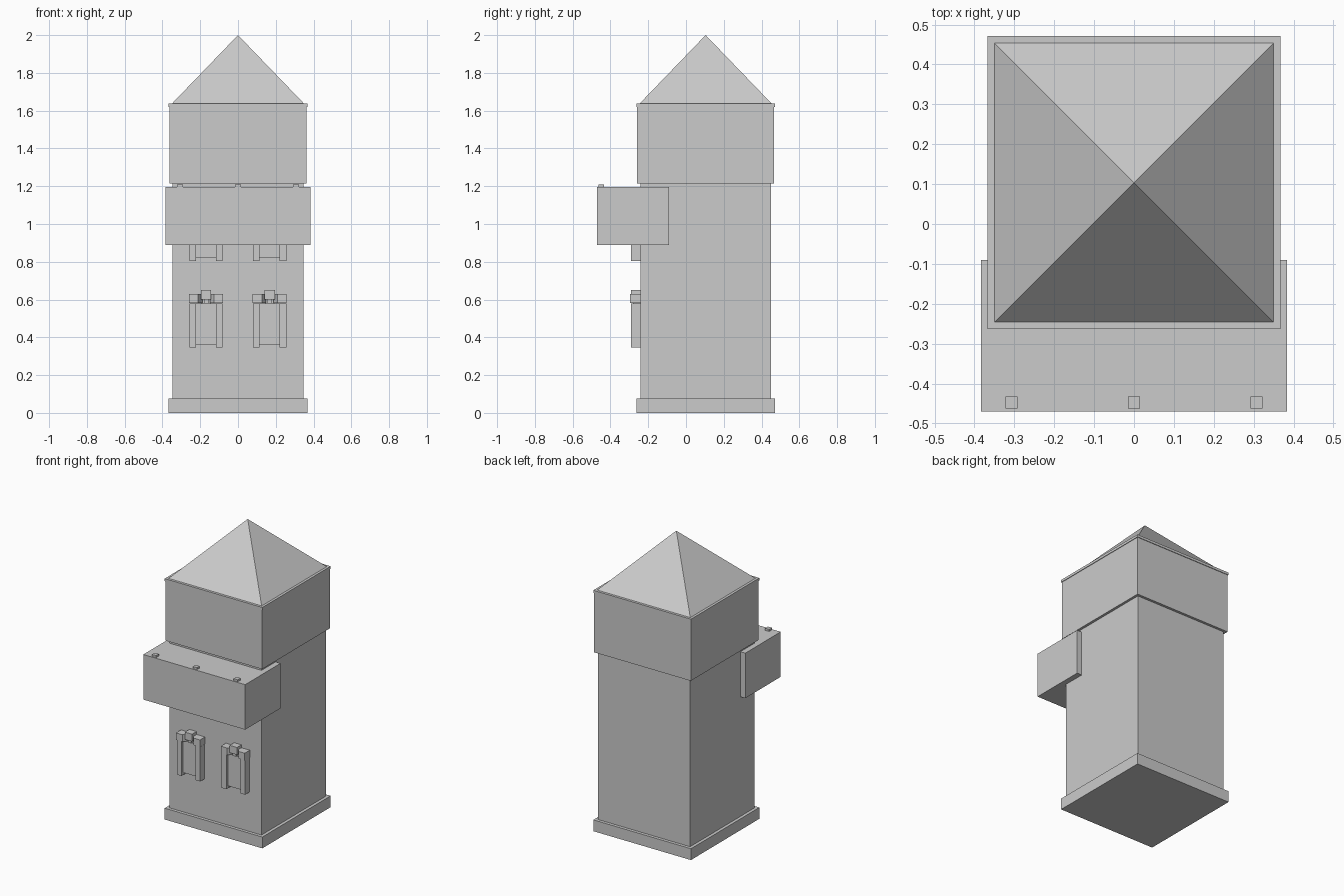
import bpy, bmesh

cube = bpy.data.objects.get("Cube")
if cube:
    bpy.data.objects.remove(cube, do_unlink=True)

stone = bpy.data.materials.new("grey_stone")
stone.use_nodes = True
GREY = (0.6, 0.6, 0.6, 1)
stone.diffuse_color = GREY
stone.node_tree.nodes["Principled BSDF"].inputs["Base Color"].default_value = GREY

CY = 0.104      # tower axis
WALL = -0.241   # front wall plane


def finish(name, bm):
    bmesh.ops.recalc_face_normals(bm, faces=bm.faces)
    mesh = bpy.data.meshes.new(name)
    bm.to_mesh(mesh)
    bm.free()
    mesh.materials.append(stone)
    obj = bpy.data.objects.new(name, mesh)
    bpy.context.collection.objects.link(obj)
    return obj


def prism(name, outline, z0, z1):
    """Extrude a plan outline upwards."""
    bm = bmesh.new()
    face = bm.faces.new([bm.verts.new((x, y, z0)) for x, y in outline])
    top = bmesh.ops.extrude_face_region(bm, geom=[face])["geom"]
    verts = [v for v in top if isinstance(v, bmesh.types.BMVert)]
    bmesh.ops.translate(bm, verts=verts, vec=(0, 0, z1 - z0))
    return finish(name, bm)


def box(name, x0, x1, y0, y1, z0, z1):
    return prism(name, [(x0, y0), (x1, y0), (x1, y1), (x0, y1)], z0, z1)


def tier(name, half, z0, z1):
    return box(name, -half, half, CY - half, CY + half, z0, z1)


# Square tower
tier("base_plinth", 0.367, 0, 0.077)
tier("tower_shaft", 0.346, 0.077, 1.22)
tier("upper_storey", 0.363, 1.215, 1.62)
tier("roof_cornice", 0.367, 1.62, 1.637)

# Pyramid roof
bm = bmesh.new()
r = 0.35
corners = [bm.verts.new((sx * r, CY + sy * r, 1.637))
           for sx, sy in ((-1, -1), (1, -1), (1, 1), (-1, 1))]
apex = bm.verts.new((0, CY, 2))
bm.faces.new(corners)
for i in range(4):
    bm.faces.new((corners[i], corners[(i + 1) % 4], apex))
finish("pyramid_roof", bm)

# Front balcony with three pegs
box("balcony", -0.383, 0.383, -0.47, -0.09, 0.89, 1.196)
for i, x in enumerate((-0.307, 0, 0.307)):
    box(f"balcony_peg_{i}", x - 0.015, x + 0.015, -0.463, -0.433, 1.196, 1.21)


# Framed windows; the upper pair runs up behind the balcony
def window(tag, cx, z):
    back = WALL + 0.01
    box(f"{tag}_panel", cx - 0.055, cx + 0.055, -0.272, back, z + 0.016, z + 0.235)
    box(f"{tag}_keystone", cx - 0.027, cx + 0.027, -0.29, back, z + 0.255, z + 0.305)
    box(f"{tag}_keystone_foot", cx - 0.012, cx + 0.012, -0.28, back, z + 0.235, z + 0.255)
    for side, s in (("right", -1), ("left", 1)):
        a, b = sorted((cx + s * 0.088, cx + s * 0.053))
        box(f"{tag}_{side}_pilaster", a, b, -0.29, back, z, z + 0.235)
        # Capital with its inner corner cut back
        plan = [(0.09, back), (0.09, -0.296), (0.042, -0.296), (0.02, -0.265), (0.02, back)]
        prism(f"{tag}_{side}_capital", [(cx + s * x, y) for x, y in plan],
              z + 0.237, z + 0.285)


for side, x in (("right", -0.169), ("left", 0.168)):
    window(f"lower_{side}_window", x, 0.345)
    window(f"upper_{side}_window", x, 0.805)
